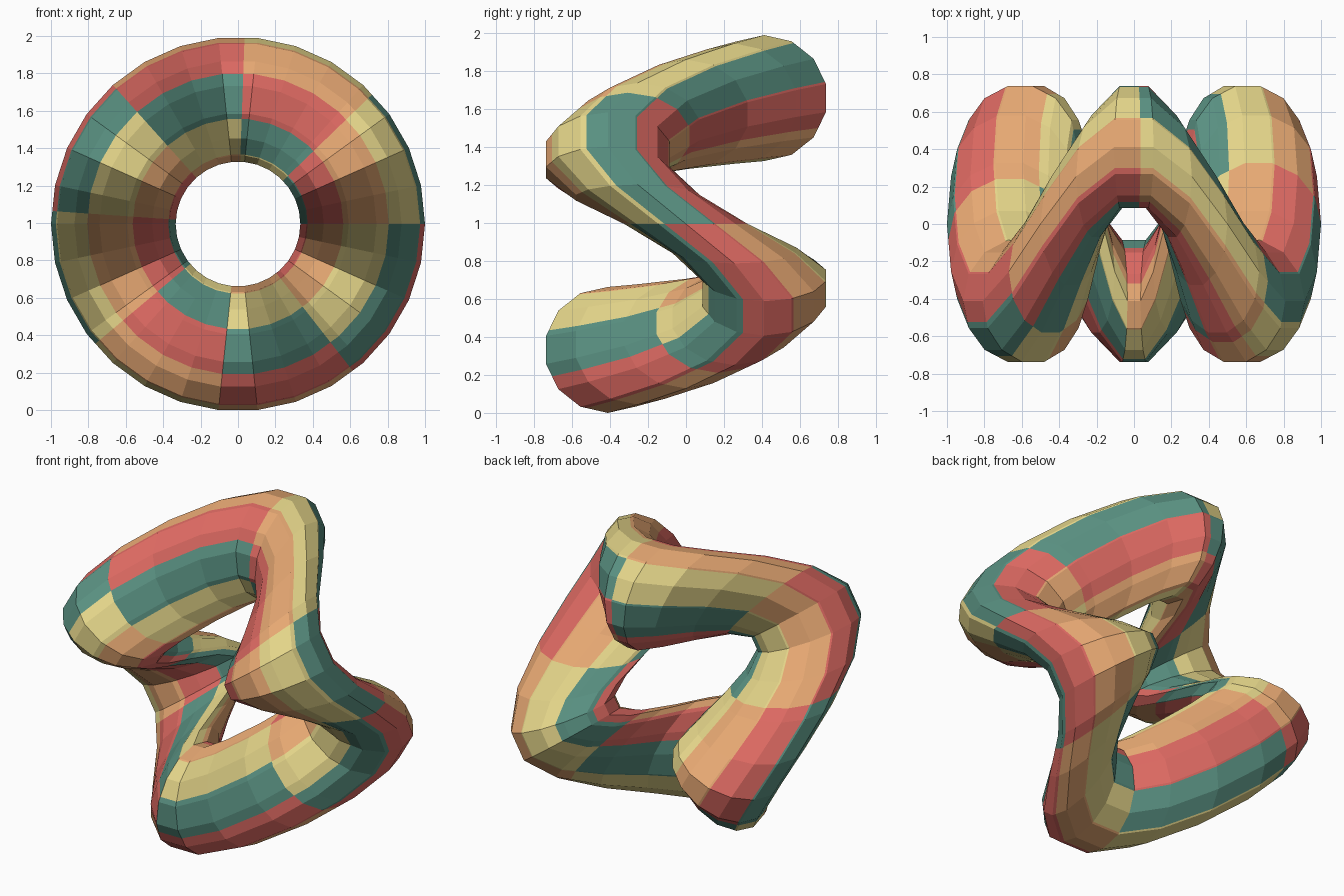
import bpy, bmesh
from math import sin, cos, radians
from mathutils import Vector

cube = bpy.data.objects.get("Cube")
if cube:
    bpy.data.objects.remove(cube)

RING, TUBE, WAVE = 2 / 3, 1 / 3, 0.433
RING_STEP, TUBE_STEP = 360 / 30, 360 / 14
# Patch borders in degrees, around the ring and around the tube
COLUMNS = [44 * k for k in range(1, 8)]
ROWS = [20, 64.5, 108.5, 152.5, 196.5, 241, 285, 332]


def material(name, rgb):
    mat = bpy.data.materials.new(name)
    mat.use_nodes = True
    mat.diffuse_color = (*rgb, 1)
    mat.node_tree.nodes["Principled BSDF"].inputs["Base Color"].default_value = (*rgb, 1)
    return mat


def corner(a, b):
    """Point on the ring, waved front to back three times per turn."""
    a, b = radians(a), radians(b)
    r = RING + TUBE * cos(b)
    y = -TUBE * sin(b) - WAVE * sin(3 * a)
    return Vector((r * cos(a), y, r * sin(a) + cos(radians(RING_STEP / 2))))


def on_facet(a, b):
    """Point on the faceted surface, between its four nearest corners."""
    i, u = divmod(a / RING_STEP + 1e-7, 1)
    j, v = divmod(b / TUBE_STEP + 1e-7, 1)
    a0, b0 = i * RING_STEP, j * TUBE_STEP
    a1, b1 = a0 + RING_STEP, b0 + TUBE_STEP
    low = corner(a0, b0).lerp(corner(a1, b0), u)
    return low.lerp(corner(a0, b1).lerp(corner(a1, b1), u), v)


def with_borders(count, step, borders):
    """Facet angles plus the extra cuts where patches meet."""
    return sorted({round(k * step, 4) for k in range(count)} | {round(x, 4) for x in borders})


# Waved ring tube with cuts along the patch borders
ring_angles = with_borders(30, RING_STEP, COLUMNS)
tube_angles = with_borders(14, TUBE_STEP, ROWS)
bm = bmesh.new()
grid = [[bm.verts.new(on_facet(a, b)) for b in tube_angles] for a in ring_angles]
m, n = len(ring_angles), len(tube_angles)
for i, a in enumerate(ring_angles):
    column = sum(a >= x - 0.01 for x in COLUMNS)
    for j, b in enumerate(tube_angles):
        row = sum(b >= x - 0.01 for x in ROWS)
        p, q = (i + 1) % m, (j + 1) % n
        face = bm.faces.new((grid[i][j], grid[p][j], grid[p][q], grid[i][q]))
        # Diagonal four-colour patchwork
        face.material_index = (column + row) % 4
bmesh.ops.recalc_face_normals(bm, faces=bm.faces)
mesh = bpy.data.meshes.new("wavy_ring")
bm.to_mesh(mesh)
bm.free()

for name, rgb in (("teal", (0.10, 0.28, 0.22)), ("yellow", (0.77, 0.66, 0.25)),
                  ("orange", (0.79, 0.39, 0.17)), ("red", (0.71, 0.14, 0.12))):
    mesh.materials.append(material(name, rgb))
bpy.context.collection.objects.link(bpy.data.objects.new("wavy_ring", mesh))
